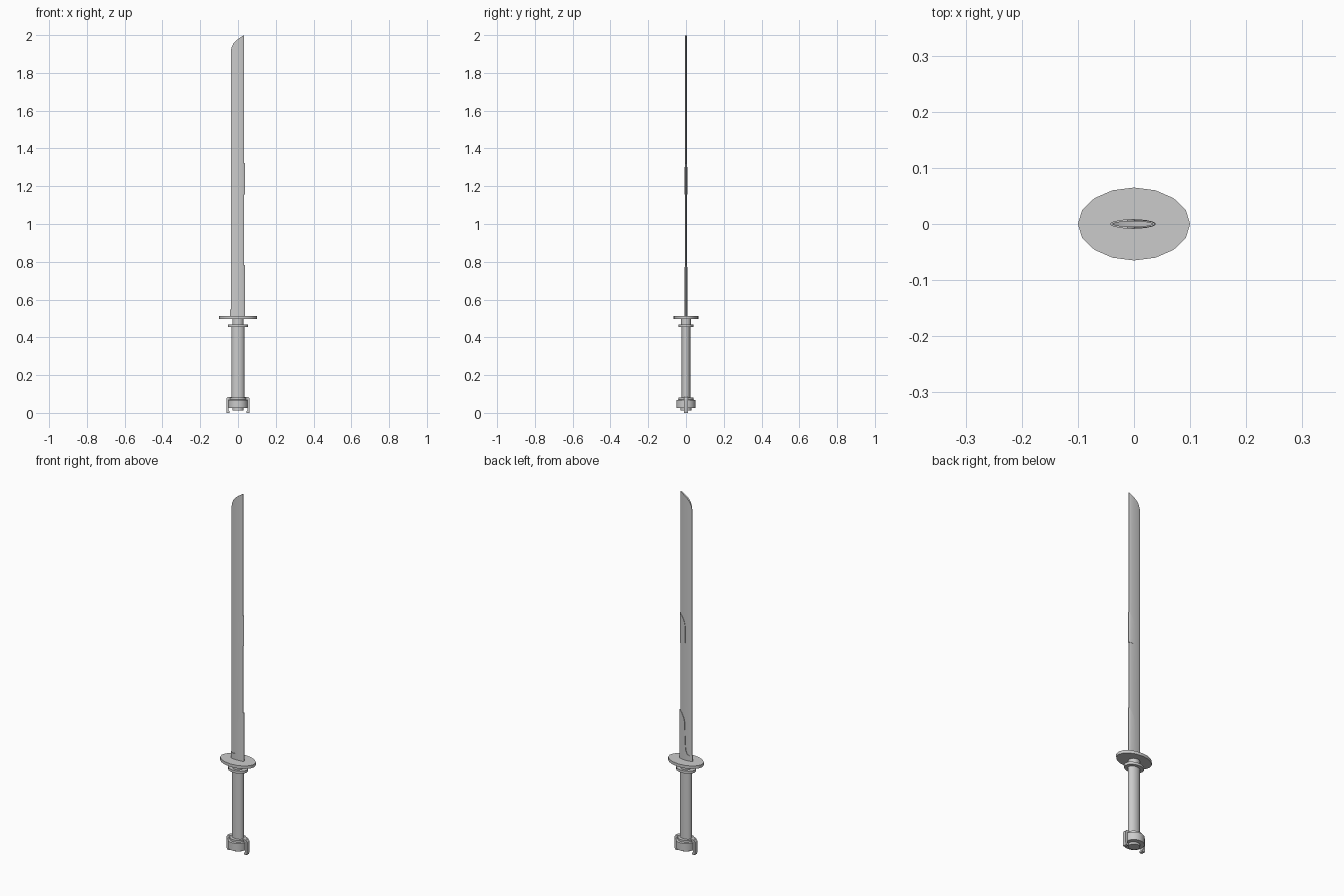
import bpy, bmesh, math

if "Cube" in bpy.data.objects:
    bpy.data.objects.remove(bpy.data.objects["Cube"])


def finish(name, bm, angle=35):
    bmesh.ops.recalc_face_normals(bm, faces=bm.faces)
    mesh = bpy.data.meshes.new(name)
    bm.to_mesh(mesh)
    bm.free()
    ob = bpy.data.objects.new(name, mesh)
    bpy.context.collection.objects.link(ob)
    bpy.ops.object.select_all(action='DESELECT')
    ob.select_set(True)
    bpy.context.view_layer.objects.active = ob
    bpy.ops.object.shade_smooth_by_angle(angle=math.radians(angle))
    return ob


def lathe(name, profile, sides=16):
    """Stack of elliptical rings (rx, ry, z), capped at both ends."""
    bm = bmesh.new()
    rings = []
    for rx, ry, z in profile:
        rings.append([bm.verts.new((rx * math.cos(2 * math.pi * i / sides),
                                    ry * math.sin(2 * math.pi * i / sides), z))
                      for i in range(sides)])
    for a, b in zip(rings, rings[1:]):
        for i in range(sides):
            j = (i + 1) % sides
            bm.faces.new((a[i], a[j], b[j], b[i]))
    bm.faces.new(rings[0])
    bm.faces.new(rings[-1])
    return finish(name, bm)


def lens(name, columns, centre, rx, ry):
    """Thin lens-section slab from columns (x, bottom z, top z)."""
    bm = bmesh.new()
    cols = []
    for x, z0, z1 in columns:
        t = (x - centre) / rx
        y = max(ry * math.sqrt(max(0, 1 - t * t)), 0.0012)
        cols.append([bm.verts.new(p) for p in
                     ((x, -y, z0), (x, -y, z1), (x, y, z1), (x, y, z0))])
    for a, b in zip(cols, cols[1:]):
        for i in range(4):
            j = (i + 1) % 4
            bm.faces.new((a[i], a[j], b[j], b[i]))
    bm.faces.new(cols[0])
    bm.faces.new(cols[-1])
    return finish(name, bm)


# Blade with curved tip
lens("blade", [(-0.038, 0.50, 1.915), (-0.034, 0.50, 1.935), (-0.025, 0.50, 1.955),
               (-0.013, 0.50, 1.969), (0.0, 0.50, 1.979), (0.012, 0.50, 1.987),
               (0.022, 0.50, 1.994), (0.029, 0.50, 1.998), (0.033, 0.50, 2.0)],
     -0.0025, 0.036, 0.0055)

# Raised sleeves on the spine side of the blade
lens("lower_sleeve", [(-0.042, 0.50, 0.548), (-0.037, 0.50, 0.546), (-0.025, 0.50, 0.543),
                      (-0.012, 0.50, 0.547), (-0.003, 0.50, 0.57), (0.0, 0.50, 0.62),
                      (0.003, 0.50, 0.72), (0.009, 0.50, 0.745), (0.022, 0.50, 0.77),
                      (0.032, 0.50, 0.78), (0.038, 0.50, 0.785)],
     -0.002, 0.041, 0.0085)
lens("upper_sleeve", [(0.0, 1.165, 1.255), (0.004, 1.16, 1.275), (0.012, 1.155, 1.295),
                      (0.022, 1.155, 1.31), (0.031, 1.155, 1.318), (0.037, 1.155, 1.325)],
     -0.001, 0.039, 0.0075)

# Guard, neck and collar
lathe("guard", [(0.10, 0.065, 0.497), (0.10, 0.065, 0.513)])
lathe("neck", [(0.030, 0.027, 0.46), (0.030, 0.027, 0.50)])
lathe("collar", [(0.054, 0.040, 0.454), (0.054, 0.040, 0.468)])

# Grip
lathe("grip", [(0.034, 0.023, 0.06), (0.034, 0.023, 0.458)])

# Pommel with top step and bottom plug
lathe("pommel", [(0.030, 0.028, 0.013), (0.030, 0.028, 0.025), (0.052, 0.051, 0.025),
                 (0.052, 0.051, 0.068), (0.043, 0.040, 0.070), (0.043, 0.040, 0.081)], 24)

# Hooked clips on each side of the pommel
outline = [(0.034, 0.070), (0.050, 0.070), (0.050, 0.012), (0.045, 0.010), (0.045, 0.0),
           (0.060, 0.0), (0.062, 0.010), (0.062, 0.074), (0.056, 0.083), (0.034, 0.083)]
for side, name in ((1, "right_clip"), (-1, "left_clip")):
    bm = bmesh.new()
    face = bm.faces.new([bm.verts.new((side * x, -0.011, z)) for x, z in outline])
    ext = bmesh.ops.extrude_face_region(bm, geom=[face])
    bmesh.ops.translate(bm, vec=(0, 0.022, 0),
                        verts=[v for v in ext["geom"] if isinstance(v, bmesh.types.BMVert)])
    finish(name, bm, 25)
